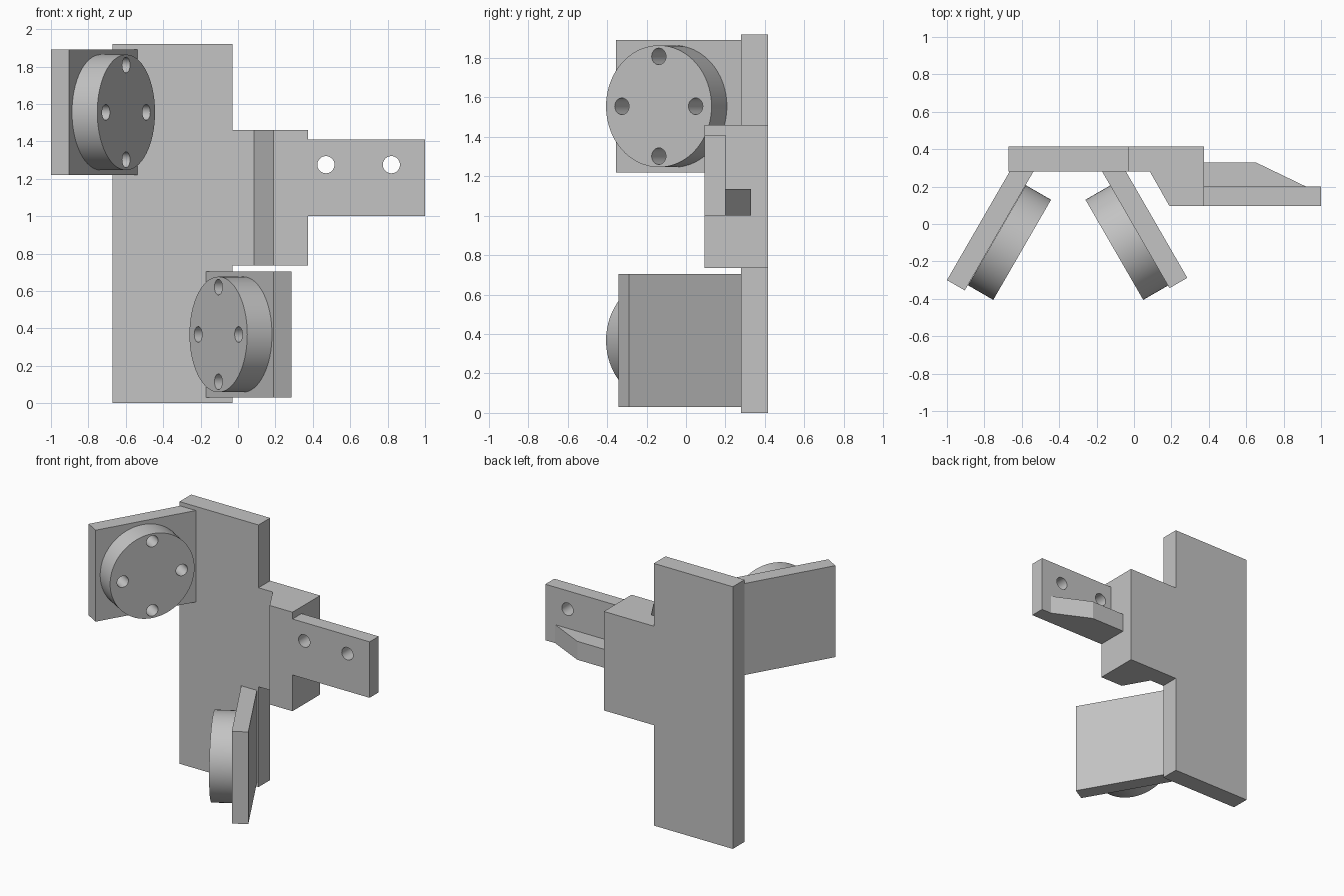
import bpy
import bmesh
import math
from mathutils import Matrix, Vector

default = bpy.data.objects.get("Cube")
if default:
    bpy.data.objects.remove(default, do_unlink=True)

# Single grey finish
grey = bpy.data.materials.new("plain_grey")
grey.use_nodes = True
COLOUR = (0.55, 0.55, 0.55, 1)
grey.diffuse_color = COLOUR
grey.node_tree.nodes["Principled BSDF"].inputs["Base Color"].default_value = COLOUR


def finish(name, bm):
    bmesh.ops.recalc_face_normals(bm, faces=bm.faces)
    mesh = bpy.data.meshes.new(name)
    bm.to_mesh(mesh)
    bm.free()
    mesh.materials.append(grey)
    obj = bpy.data.objects.new(name, mesh)
    bpy.context.collection.objects.link(obj)
    return obj


def prism(name, outline, z0, z1):
    """Extrude a plan outline from z0 up to z1."""
    bm = bmesh.new()
    face = bm.faces.new([bm.verts.new((x, y, z0)) for x, y in outline])
    new = bmesh.ops.extrude_face_region(bm, geom=[face])["geom"]
    verts = [v for v in new if isinstance(v, bmesh.types.BMVert)]
    bmesh.ops.translate(bm, verts=verts, vec=(0, 0, z1 - z0))
    return finish(name, bm)


def cylinders(name, centres, axis, radius, depth, sides):
    """One mesh holding a cylinder at each centre, all along one axis."""
    bm = bmesh.new()
    turn = axis.to_track_quat("Z", "Y").to_matrix().to_4x4()
    for c in centres:
        bmesh.ops.create_cone(bm, cap_ends=True, segments=sides, radius1=radius,
                              radius2=radius, depth=depth,
                              matrix=Matrix.Translation(c) @ turn)
    return finish(name, bm)


def drill(target, cutter):
    cutter.hide_render = True
    mod = target.modifiers.new("holes", "BOOLEAN")
    mod.operation = "DIFFERENCE"
    mod.solver = "EXACT"
    mod.object = cutter
    activate(target)
    bpy.ops.object.modifier_apply(modifier=mod.name)
    bpy.data.objects.remove(cutter, do_unlink=True)
    bpy.ops.object.shade_smooth_by_angle(angle=math.radians(30))


def activate(obj):
    bpy.ops.object.select_all(action="DESELECT")
    obj.select_set(True)
    bpy.context.view_layer.objects.active = obj


# Upright back plate
prism("back_plate", [(-0.67, 0.28), (-0.03, 0.28), (-0.03, 0.415), (-0.67, 0.415)], 0, 1.92)

# Side block with a sloped inner face
prism("side_block", [(-0.03, 0.415), (0.375, 0.415), (0.375, 0.095),
                     (0.19, 0.095), (0.085, 0.28), (-0.03, 0.28)], 0.735, 1.46)

# Drilled arm and its stiffening rib
arm = prism("arm", [(0.375, 0.095), (1, 0.095), (1, 0.2), (0.375, 0.2)], 1.0, 1.41)
drill(arm, cylinders("arm_cutter", [Vector((x, 0.15, 1.275)) for x in (0.47, 0.82)],
                     Vector((0, -1, 0)), 0.046, 0.4, 32))
prism("arm_rib", [(0.375, 0.2), (0.92, 0.2), (0.65, 0.33), (0.375, 0.33)], 1.0, 1.135)


def wing(prefix, side, tip, z0, z1, disc_xy):
    """Angled panel carrying a drilled disc; side is the way it leans out."""
    normal = Vector((-side * math.cos(math.radians(30)), -0.5, 0))
    along = Vector((-side * 0.5, math.cos(math.radians(30)), 0))
    outer = Vector((*tip, 0))
    inner = outer + normal * 0.11
    roots = [p + along * ((0.28 - p.y) / along.y) for p in (inner, outer)]
    prism(prefix + "_panel", [p.xy for p in (outer, inner, *roots)], z0, z1)

    thick = 0.156
    face = Vector((*disc_xy, (z0 + z1) / 2))
    centre = face - normal * thick / 2
    disc = cylinders(prefix + "_disc", [centre], normal, 0.309, thick, 64)
    up = Vector((0, 0, 0.253))
    holes = [face + d * s for d in (up, along * 0.216) for s in (-1, 1)]
    drill(disc, cylinders(prefix + "_cutter", holes, normal, 0.042, thick * 3, 24))


wing("upper", -1, (-1, -0.3), 1.22, 1.89, (-0.598, -0.138))
wing("lower", 1, (0.285, -0.288), 0.03, 0.705, (-0.105, -0.138))
